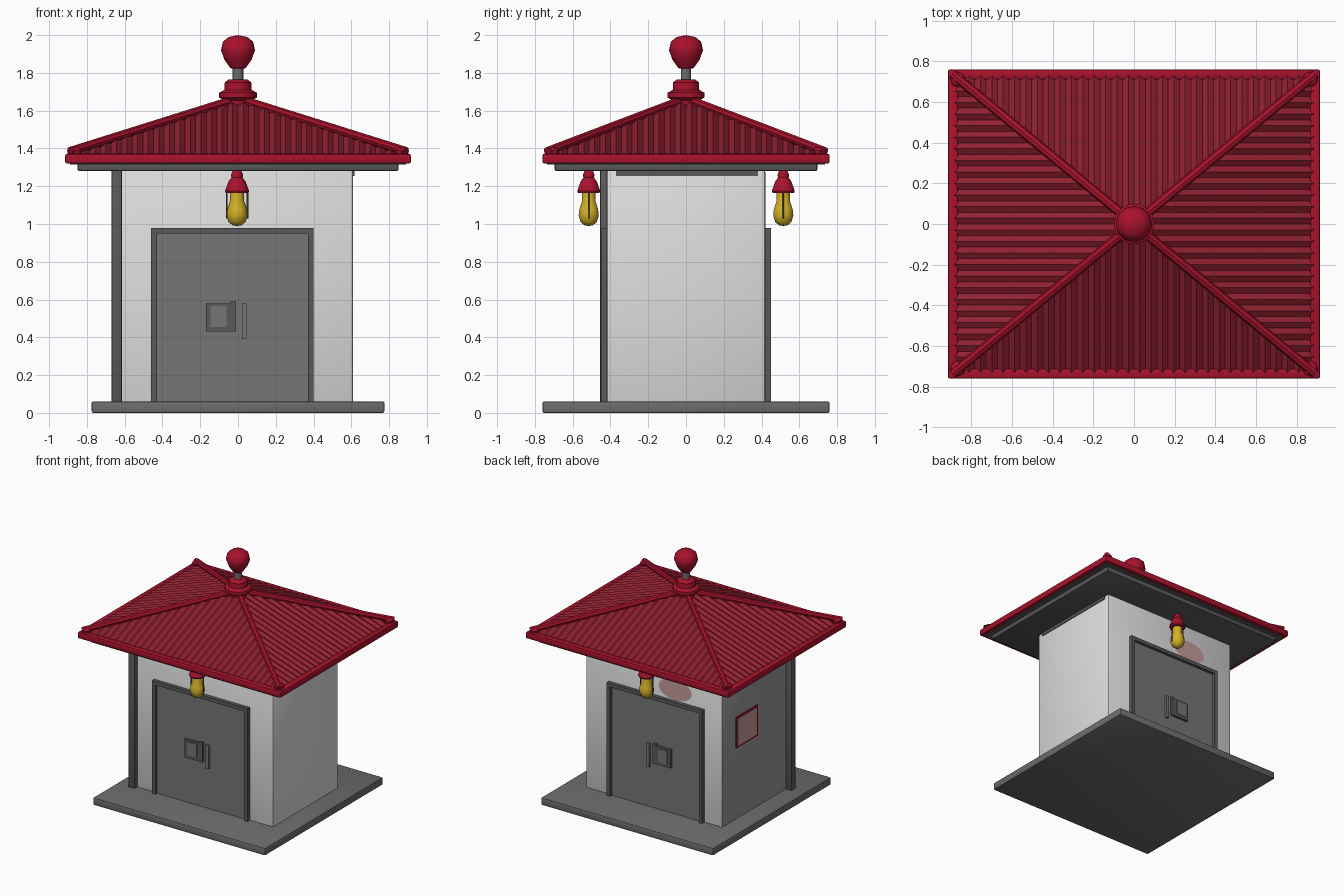
import bpy, bmesh, math
from mathutils import Vector

if "Cube" in bpy.data.objects:
    bpy.data.objects.remove(bpy.data.objects["Cube"])


def mat(name, r, g, b):
    m = bpy.data.materials.new(name)
    m.diffuse_color = (r, g, b, 1)
    m.use_nodes = True
    m.node_tree.nodes["Principled BSDF"].inputs["Base Color"].default_value = m.diffuse_color
    return m


RED = mat("trim red", 0.40, 0.006, 0.025)
ROOF = mat("roof red", 0.28, 0.014, 0.03)
WHITE = mat("wall white", 0.74, 0.74, 0.74)
SHADE = mat("wall grey", 0.32, 0.32, 0.32)
GREY = mat("base grey", 0.15, 0.15, 0.15)
DOOR = mat("door grey", 0.18, 0.18, 0.18)
DARK = mat("frame grey", 0.10, 0.10, 0.10)
YELLOW = mat("bulb yellow", 0.65, 0.44, 0.02)
PINK = mat("glass pink", 0.55, 0.33, 0.32)


def finish(name, bm, m, smooth=False):
    bmesh.ops.recalc_face_normals(bm, faces=bm.faces)
    me = bpy.data.meshes.new(name)
    bm.to_mesh(me)
    bm.free()
    me.materials.append(m)
    ob = bpy.data.objects.new(name, me)
    bpy.context.collection.objects.link(ob)
    if smooth:
        bpy.ops.object.select_all(action='DESELECT')
        ob.select_set(True)
        bpy.context.view_layer.objects.active = ob
        bpy.ops.object.shade_smooth_by_angle(angle=math.radians(40))
    return ob


def box(name, x, y, z, m, bevel=0.0):
    bm = bmesh.new()
    bmesh.ops.create_cube(bm, size=1)
    for v in bm.verts:
        v.co = [a[0] + (c + 0.5) * (a[1] - a[0]) for c, a in zip(v.co, (x, y, z))]
    if bevel:
        bmesh.ops.bevel(bm, geom=bm.edges[:], offset=bevel, segments=2,
                        affect='EDGES', profile=0.5)
    return finish(name, bm, m, bool(bevel))


def lathe(name, profile, m, at=(0, 0), n=14):
    bm = bmesh.new()
    vs = [bm.verts.new((at[0] + r, at[1], z)) for r, z in profile]
    es = [bm.edges.new(p) for p in zip(vs, vs[1:])]
    bmesh.ops.spin(bm, geom=vs + es, cent=(at[0], at[1], 0), axis=(0, 0, 1),
                   angle=2 * math.pi, steps=n)
    bmesh.ops.remove_doubles(bm, verts=bm.verts, dist=0.0005)
    return finish(name, bm, m, True)


def tube(name, a, b, r, m, n=8):
    a, b = Vector(a), Vector(b)
    bm = bmesh.new()
    bmesh.ops.create_cone(bm, cap_ends=True, segments=n, radius1=r, radius2=r,
                          depth=(b - a).length)
    bm.transform((b - a).to_track_quat('Z', 'Y').to_matrix().to_4x4())
    bmesh.ops.translate(bm, vec=(a + b) / 2, verts=bm.verts)
    return finish(name, bm, m, True)


# Base slab and walls (left wall is greyer)
box("base_slab", (-0.775, 0.775), (-0.76, 0.76), (0, 0.06), GREY, 0.008)
walls = box("walls", (-0.62, 0.61), (-0.42, 0.42), (0.05, 1.29), WHITE, 0.015)
walls.data.materials.append(SHADE)
for p in walls.data.polygons:
    if p.normal.x < -0.9:
        p.material_index = 1
box("corner_post", (-0.67, -0.615), (-0.455, -0.40), (0.05, 1.29), DARK, 0.006)
box("right_wall_trim", (0.605, 0.616), (-0.37, 0.38), (1.255, 1.29), DARK)

# Framed window on the left wall
box("window_frame", (-0.628, -0.61), (-0.03, 0.25), (0.64, 0.89), RED)
box("window_glass", (-0.631, -0.61), (-0.015, 0.235), (0.655, 0.875), PINK)

# Doors, frames, latches and hanging lamps, front and back
for side, s in (("front", -1), ("back", 1)):
    def ys(a, b):
        return tuple(sorted((s * a, s * b)))
    box(side + "_door", (-0.44, 0.38), ys(0.40, 0.426), (0.05, 0.95), DOOR)
    for part, x, z in (("left_jamb", (-0.46, -0.43), (0.05, 0.98)),
                       ("right_jamb", (0.37, 0.40), (0.05, 0.98)),
                       ("lintel", (-0.43, 0.37), (0.95, 0.98))):
        box(side + "_door_" + part, x, ys(0.40, 0.45), z, DARK)
    box(side + "_latch_plate", (-0.17, -0.04), ys(0.42, 0.445), (0.43, 0.58), DARK)
    box(side + "_latch_face", (-0.145, -0.06), ys(0.43, 0.449), (0.455, 0.565), DOOR)
    box(side + "_latch_edge", (-0.04, -0.01), ys(0.42, 0.445), (0.43, 0.59), DARK)
    box(side + "_door_handle", (0.02, 0.045), ys(0.42, 0.445), (0.39, 0.58), DOOR)

    c = (-0.005, s * 0.515)
    lathe(side + "_lamp_shade", [(0, 1.30), (0.022, 1.285), (0.032, 1.26), (0.03, 1.245),
                                 (0.045, 1.225), (0.064, 1.175), (0.06, 1.165), (0, 1.165)],
          RED, c, 10)
    lathe(side + "_lamp_bulb", [(0.036, 1.18), (0.038, 1.12), (0.052, 1.08), (0.056, 1.045),
                                (0.045, 1.01), (0.022, 0.992), (0, 0.99)], YELLOW, c, 10)
    for k in (-1, 1):
        x = c[0] + k * 0.055
        tube(side + "_lamp_wire", (x, c[1], 1.03), (x, c[1], 1.17), 0.005, DARK, 6)

# Faint pink stain above the back door
bm = bmesh.new()
bmesh.ops.create_circle(bm, cap_ends=True, segments=16, radius=1)
for v in bm.verts:
    v.co = (-0.2 + 0.15 * v.co.x, 0.424, 1.07 + 0.085 * v.co.y)
finish("back_wall_stain", bm, PINK)

# Soffit and eave slab
box("soffit", (-0.85, 0.85), (-0.695, 0.695), (1.28, 1.33), DARK, 0.01)
EX, EY, Z0, Z1 = 0.915, 0.76, 1.36, 1.66
box("eave_underside", (-0.89, 0.89), (-0.735, 0.735), (1.315, 1.345), DARK)
for s in (-1, 1):
    box("eave_rail", (-EX, EX), tuple(sorted((s * EY, s * (EY - 0.05)))), (1.32, 1.372), RED, 0.01)
    box("eave_rail", tuple(sorted((s * EX, s * (EX - 0.05)))), (-EY, EY), (1.32, 1.372), RED, 0.01)


# Corrugated roof panels: zigzag ribs running from eave up to the hips
def panel(name, along_x, s, n):
    bm = bmesh.new()
    half, deep = (EX, EY) if along_x else (EY, EX)
    half, deep = half - 0.02, deep - 0.02
    low, high = [], []
    for i in range(n + 1):
        t = -1 + 2 * i / n
        dz = 0.009 if i % 2 else -0.009
        for row, d, z in ((low, deep, Z0), (high, deep * abs(t), Z1 + (Z0 - Z1) * abs(t))):
            co = (half * t, s * d) if along_x else (s * d, half * t)
            row.append(bm.verts.new((*co, z + dz)))
    for i in range(n):
        bm.faces.new((low[i], low[i + 1], high[i + 1], high[i]))
    ob = finish(name, bm, ROOF)
    for p in ob.data.polygons:
        if p.normal.z < 0:
            p.flip()


for s in (-1, 1):
    panel("roof_panel_front_back", True, s, 64)
    panel("roof_panel_sides", False, s, 52)

# Hip ridges with corner knobs
for sx in (-1, 1):
    for sy in (-1, 1):
        tube("hip_ridge", (sx * 0.89, sy * 0.735, 1.385), (sx * 0.03, sy * 0.025, 1.655), 0.023, RED)
        lathe("corner_knob", [(0, 1.36), (0.035, 1.365), (0.038, 1.39), (0.025, 1.405), (0, 1.41)],
              RED, (sx * 0.865, sy * 0.71), 8)

# Roof cap, pole and finial ball
lathe("roof_cap", [(0, 1.62), (0.07, 1.63), (0.075, 1.655), (0.1, 1.67), (0.1, 1.695), (0.072, 1.71),
                   (0.07, 1.75), (0.05, 1.765), (0, 1.765)], RED)
lathe("finial_pole", [(0.028, 1.75), (0.028, 1.85)], GREY, n=10)
lathe("finial_ball", [(0, 1.82), (0.04, 1.825), (0.072, 1.87), (0.09, 1.92), (0.08, 1.965),
                      (0.05, 1.99), (0, 2.0)], RED, n=12)
